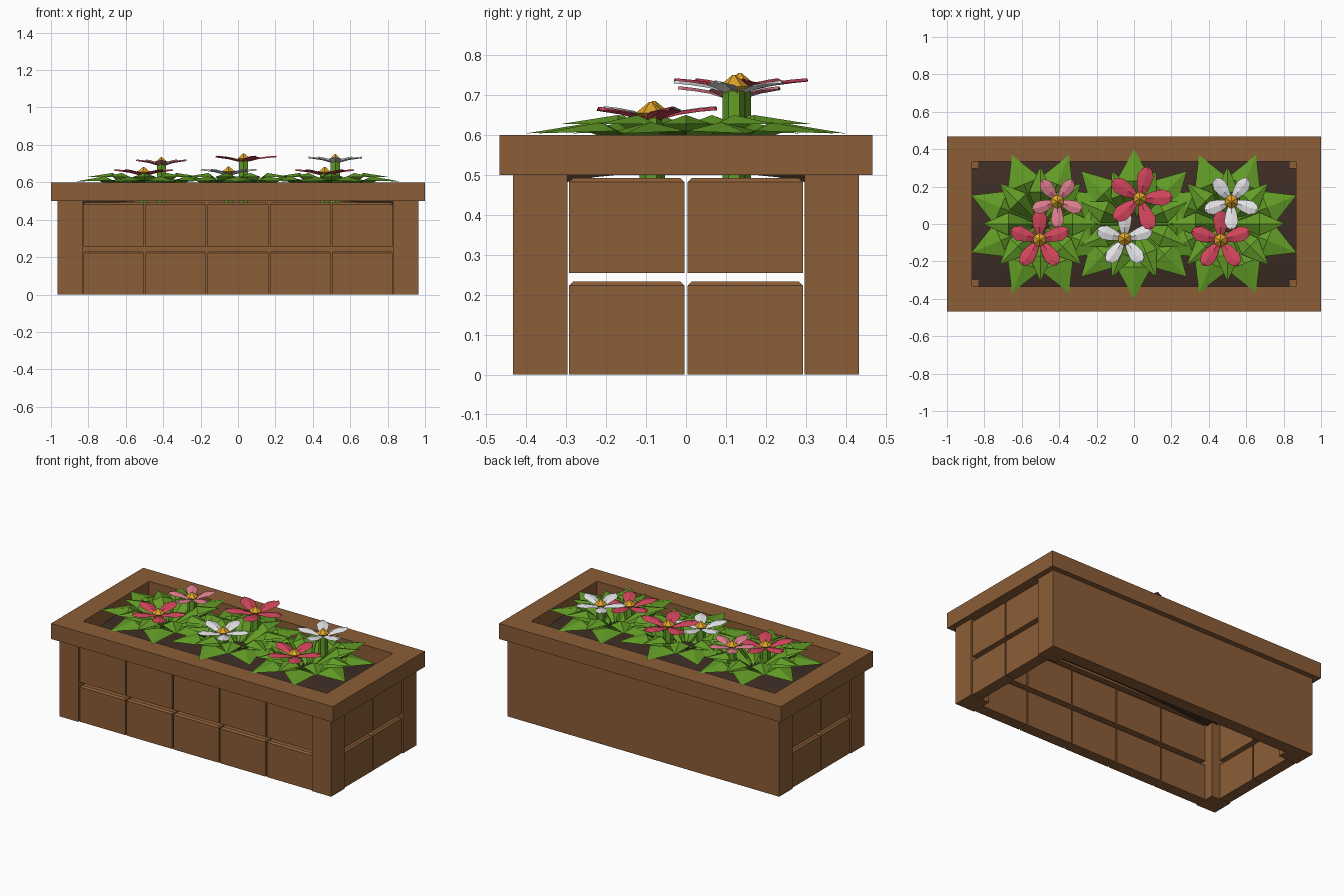
import bpy, bmesh
from math import sin, cos, radians, tau

if "Cube" in bpy.data.objects:
    bpy.data.objects.remove(bpy.data.objects["Cube"])


def material(name, rgb):
    m = bpy.data.materials.new(name)
    m.use_nodes = True
    m.diffuse_color = (*rgb, 1)
    m.node_tree.nodes["Principled BSDF"].inputs["Base Color"].default_value = (*rgb, 1)
    return m


WOOD = material("brown wood", (0.26, 0.11, 0.038))
SOIL = material("dark soil", (0.048, 0.026, 0.018))
GREEN = material("leaf green", (0.125, 0.34, 0.02))
RED = material("rose red", (0.66, 0.062, 0.11))
PINK = material("light pink", (0.72, 0.21, 0.27))
WHITE = material("petal white", (0.82, 0.82, 0.84))
GOLD = material("golden yellow", (0.73, 0.37, 0.022))


def finish(name, bm, mat):
    mesh = bpy.data.meshes.new(name)
    bm.to_mesh(mesh)
    bm.free()
    mesh.materials.append(mat)
    ob = bpy.data.objects.new(name, mesh)
    bpy.context.collection.objects.link(ob)
    return ob


def box(name, x0, x1, y0, y1, z0, z1, chamfer=0):
    """Wooden block, optionally with chamfered top edges."""
    bm = bmesh.new()
    bmesh.ops.create_cube(bm, size=1)
    for v in bm.verts:
        v.co = (x1 if v.co.x > 0 else x0, y1 if v.co.y > 0 else y0, z1 if v.co.z > 0 else z0)
    if chamfer:
        top = [e for e in bm.edges if all(v.co.z > z1 - 0.001 for v in e.verts)]
        bmesh.ops.bevel(bm, geom=top, offset=chamfer, segments=1, affect='EDGES')
    return finish(name, bm, WOOD)


def blade(bm, center, angle, profile, drop):
    """Folded leaf or petal: profile rows are (radius, half width, height)."""
    rows = []
    c, s = cos(angle), sin(angle)
    for r, w, z in profile:
        row = []
        for side in (-1, 0, 1):
            t = side * w
            row.append(bm.verts.new((center[0] + r * c - t * s, center[1] + r * s + t * c,
                                     z - abs(side) * drop * (w > 0))))
        rows.append(row)
    for a, b in zip(rows, rows[1:]):
        for i in range(2):
            bm.faces.new((a[i], b[i], b[i + 1], a[i + 1]))


def cone(name, x, y, z0, z1, r0, r1, mat):
    bm = bmesh.new()
    bmesh.ops.create_cone(bm, cap_ends=True, segments=6, radius1=r0, radius2=r1, depth=z1 - z0)
    bmesh.ops.translate(bm, verts=bm.verts, vec=(x, y, (z0 + z1) / 2))
    return finish(name, bm, mat)


# Top rim: one frame with an open middle
bm = bmesh.new()
loops = [[bm.verts.new((sx * hx, sy * hy, 0.5)) for sx, sy in ((-1, -1), (1, -1), (1, 1), (-1, 1))]
         for hx, hy in ((1, 0.467), (0.865, 0.335))]
for i in range(4):
    j = (i + 1) % 4
    bm.faces.new((loops[0][i], loops[0][j], loops[1][j], loops[1][i]))
ring = bmesh.ops.extrude_face_region(bm, geom=bm.faces[:])
bmesh.ops.translate(bm, vec=(0, 0, 0.1), verts=[g for g in ring["geom"] if isinstance(g, bmesh.types.BMVert)])
bmesh.ops.recalc_face_normals(bm, faces=bm.faces)
finish("top_rim", bm, WOOD)

# Corner posts and plain back wall
X, Y, PX, PY, WALL = 0.965, 0.433, 0.83, 0.297, 0.08
for side, sx in (("right", -1), ("left", 1)):
    xs = sorted((sx * PX, sx * X))
    box("front_post_" + side, *xs, -Y, -PY, 0, 0.502)
    box("back_post_" + side, *xs, PY, Y - WALL, 0, 0.502)
box("back_wall", -X, X, Y - WALL, Y, 0, 0.502)

# Two rows of blocks along the front and both ends
GAP, IN = 0.004, 0.008
for row, (z0, z1) in enumerate(((0, 0.233), (0.254, 0.492))):
    step = 2 * PX / 5
    for i in range(5):
        x = -PX + i * step
        box(f"front_block_{row}_{i}", x + GAP, x + step - GAP, -Y + IN, -Y + WALL, z0, z1, 0.01)
    for side, sx in (("right", -1), ("left", 1)):
        xs = sorted((sx * (X - IN), sx * (X - WALL)))
        for i in range(2):
            y = -PY + i * PY
            box(f"{side}_block_{row}_{i}", *xs, y + GAP, y + PY - GAP, z0, z1, 0.01)

# Gently mounded soil
bm = bmesh.new()
bmesh.ops.create_grid(bm, x_segments=12, y_segments=6, size=1)
for v in bm.verts:
    u, w = v.co.x, v.co.y
    v.co = (u * 0.87, w * 0.34, 0.55 - 0.04 * u * u - 0.035 * w * w)
finish("soil", bm, SOIL)

# Leaf rosettes in two layers
OUTER = ((0.05, 0.012, 0.55), (0.23, 0.095, 0.632), (0.4, 0, 0.604))
INNER = ((0.04, 0.01, 0.555), (0.17, 0.062, 0.65), (0.31, 0, 0.628))
for name, x, turn in (("right", -0.5, 0.5), ("middle", 0, 0), ("left", 0.5, 0.5)):
    bm = bmesh.new()
    for k in range(8):
        blade(bm, (x, 0), (k + turn) * tau / 8, OUTER, 0.022)
        blade(bm, (x, 0), (k + turn + 0.5) * tau / 8, INNER, 0.022)
    bmesh.ops.remove_doubles(bm, verts=bm.verts, dist=0.0001)
    finish("leaves_" + name, bm, GREEN)

# Flowers: position, petal height, size, turn in degrees, petal colour
FLOWERS = (
    (-0.41, 0.12, 0.695, 0.14, -18, PINK),
    (-0.505, -0.085, 0.643, 0.163, 18, RED),
    (0.03, 0.135, 0.715, 0.175, 3, RED),
    (-0.05, -0.08, 0.645, 0.155, 18, WHITE),
    (0.52, 0.12, 0.71, 0.15, -18, WHITE),
    (0.463, -0.088, 0.643, 0.163, 18, RED),
)
for n, (x, y, z, r, turn, mat) in enumerate(FLOWERS):
    cone(f"stem_{n}", x, y, 0.49, z, 0.028, 0.028, GREEN)
    petal = ((0.01, 0.012, z), (0.42 * r, 0.2 * r, z + 0.016), (0.72 * r, 0.25 * r, z + 0.023),
             (0.92 * r, 0.16 * r, z + 0.026), (r, 0.04 * r, z + 0.027))
    bm = bmesh.new()
    for k in range(5):
        blade(bm, (x, y), radians(turn) + k * tau / 5, petal, 0.008)
    finish(f"petals_{n}", bm, mat)
    cone(f"flower_heart_{n}", x, y, z + 0.012, z + 0.04, 0.038, 0.004, GOLD)
    cone(f"flower_base_{n}", x, y, z - 0.012, z + 0.012, 0.012, 0.038, GOLD)
